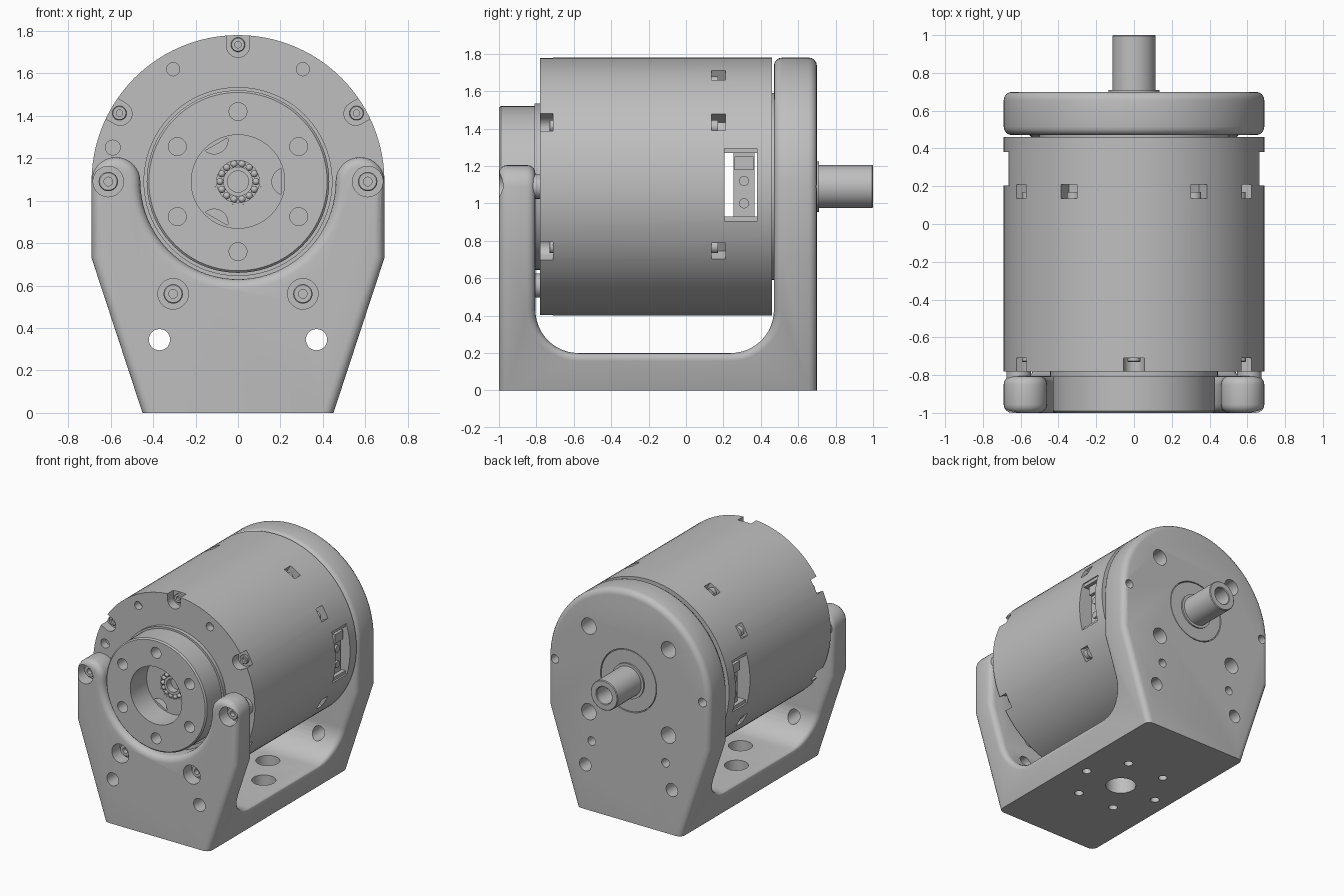
import bpy, bmesh
from math import cos, sin, pi, radians
from mathutils import Matrix, Vector

cube = bpy.data.objects.get("Cube")
if cube:
    bpy.data.objects.remove(cube, do_unlink=True)

AXIS_Z = 1.09    # height of the motor axis
R = 0.69         # motor casing radius
SEAM = -0.3      # where the two bracket halves meet

grey = bpy.data.materials.new("machined_grey")
grey.use_nodes = True
grey.diffuse_color = (0.52, 0.52, 0.52, 1)
grey.node_tree.nodes["Principled BSDF"].inputs["Base Color"].default_value = grey.diffuse_color
parts = []


def arc(cx, cz, r, a0, a1, n):
    return [(cx + r * cos(radians(a0 + (a1 - a0) * i / n)),
             cz + r * sin(radians(a0 + (a1 - a0) * i / n))) for i in range(n + 1)]


def prism(bm, pts, lo, hi, axis="Y"):
    place = {"X": lambda a, b, t: (t, a, b), "Y": lambda a, b, t: (a, t, b),
             "Z": lambda a, b, t: (a, b, t)}[axis]
    rings = [[bm.verts.new(place(a, b, t)) for a, b in pts] for t in (lo, hi)]
    faces = [bm.faces.new(ring) for ring in rings]
    for i in range(len(pts)):
        j = (i + 1) % len(pts)
        faces.append(bm.faces.new((rings[0][i], rings[0][j], rings[1][j], rings[1][i])))
    bmesh.ops.recalc_face_normals(bm, faces=faces)


def rod(bm, x, z, r, lo, hi, axis="Y", n=28):
    prism(bm, arc(x, z, r, 0, 360, n)[:-1], lo, hi, axis)


def rect(bm, x0, x1, z0, z1, lo, hi):
    prism(bm, [(x0, z0), (x1, z0), (x1, z1), (x0, z1)], lo, hi)


def lathe(bm, profile, x=0.0, z=AXIS_Z, n=24):
    # Profile is (radius, y); it turns about a line parallel to y
    verts = [bm.verts.new((x + r, y, z)) for r, y in profile]
    edges = [bm.edges.new(pair) for pair in zip(verts, verts[1:])]
    bmesh.ops.spin(bm, geom=verts + edges, cent=(x, 0, z), axis=(0, 1, 0),
                   angle=2 * pi, steps=n, use_merge=True)
    bmesh.ops.remove_doubles(bm, verts=bm.verts[:], dist=1e-5)
    bmesh.ops.recalc_face_normals(bm, faces=bm.faces[:])


def finish(bm, name, keep=True):
    me = bpy.data.meshes.new(name)
    bm.to_mesh(me)
    bm.free()
    ob = bpy.data.objects.new(name, me)
    bpy.context.collection.objects.link(ob)
    if keep:
        me.materials.append(grey)
        parts.append(ob)
    return ob


def boolean(ob, cutter_bm, operation="DIFFERENCE"):
    cutter = finish(cutter_bm, "cutter", keep=False)
    cutter.hide_render = True
    mod = ob.modifiers.new("cut", "BOOLEAN")
    mod.operation, mod.solver, mod.object = operation, "EXACT", cutter
    graph = bpy.context.evaluated_depsgraph_get()
    result = bpy.data.meshes.new_from_object(ob.evaluated_get(graph))
    ob.modifiers.clear()
    ob.data = result
    bpy.data.objects.remove(cutter, do_unlink=True)


def polar(r, degrees):
    return r * cos(radians(degrees)), AXIS_Z + r * sin(radians(degrees))


def turned(pts, degrees):
    # Turn a shape drawn on +x around the motor axis
    c, s = cos(radians(degrees)), sin(radians(degrees))
    return [(a * c - b * s, AXIS_Z + a * s + b * c) for a, b in pts]


def bracket_half(name, outline, lo, hi):
    # Channel section cut to the outline, then rounded except underneath
    bm = bmesh.new()
    section = ([(-1, 0), (0.7, 0), (0.7, 2), (0.47, 2)]
               + arc(0.24, 0.43, 0.23, 0, -90, 12)
               + arc(-0.575, 0.43, 0.23, 270, 180, 12) + [(-0.805, 2), (-1, 2)])
    prism(bm, section, -0.9, 0.9, "X")
    ob = finish(bm, name)
    cut = bmesh.new()
    prism(cut, outline, lo, hi)
    boolean(ob, cut, "INTERSECT")
    bm = bmesh.new()
    bm.from_mesh(ob.data)
    bmesh.ops.remove_doubles(bm, verts=bm.verts[:], dist=1e-5)
    sharp = [e for e in bm.edges if len(e.link_faces) == 2
             and e.calc_face_angle(0) > radians(35)
             and not all(v.co.z < 0.001 for v in e.verts)
             and not all(abs(v.co.y - SEAM) < 0.001 for v in e.verts)]
    bmesh.ops.bevel(bm, geom=sharp, offset=0.045, segments=4, profile=0.5,
                    affect="EDGES", clamp_overlap=False)
    bm.to_mesh(ob.data)
    bm.free()
    return ob


# Bracket outlines: tapered foot, round rear plate, two front horns
foot_right = [(0.417, -0.1), (R, 0.73)]
foot_left = [(-x, z) for x, z in reversed(foot_right)]
rear_outline = foot_right + arc(0, AXIS_Z, R, 0, 180, 48) + foot_left
front_outline = (foot_right + arc(0.575, AXIS_Z, 0.115, 0, 180, 16)
                 + arc(0, AXIS_Z, 0.46, 0, -180, 40)[1:-1]
                 + arc(-0.575, AXIS_Z, 0.115, 0, 180, 16) + foot_left)
front_bracket = bracket_half("front_bracket", front_outline, -1.2, SEAM)
rear_bracket = bracket_half("rear_bracket", rear_outline, SEAM, 1.2)

# Mounting holes through the base, countersunk from above
for half in (front_bracket, rear_bracket):
    front = half is front_bracket
    bm = bmesh.new()
    if not front:
        rod(bm, 0, -0.15, 0.11, -0.1, 0.4, "Z")
    for k in range(6):
        x, y = 0.325 * cos(k * pi / 3), -0.15 + 0.325 * sin(k * pi / 3)
        if (y < SEAM) == front:
            stepped = bmesh.new()
            rod(bm, x, y, 0.085, 0.1, 0.4, "Z")
    boolean(half, bm)
    bm = bmesh.new()
    for k in range(6):
        x, y = 0.325 * cos(k * pi / 3), -0.15 + 0.325 * sin(k * pi / 3)
        if (y < SEAM) == front:
            rod(bm, x, y, 0.032, -0.1, 0.3, "Z")
    # Holes through the upright plates
    lo, hi = (-1.2, -0.6) if front else (0.4, 0.9)
    for side in (-1, 1):
        rod(bm, side * 0.37, 0.345, 0.05, lo, hi)
        if not front:
            rod(bm, side * 0.63, AXIS_Z, 0.033, 0.55, hi)
            rod(bm, side * 0.315, 0.54, 0.033, 0.55, hi)
            for up in (-1, 1):
                rod(bm, side * 0.34, AXIS_Z + up * 0.33, 0.062, 0.5, hi)
    if front:
        for a in (0, 180, 240, 300):
            rod(bm, *polar(0.611, a), 0.072, -1.2, -0.9)
    else:
        rod(bm, 0, AXIS_Z, 0.24, 0.66, hi, n=64)
    boolean(half, bm)

# Motor casing with its front hub, turned in one piece
bm = bmesh.new()
lathe(bm, [(0, -0.8), (0.22, -0.8), (0.22, -1), (0.42, -1), (0.43, -0.99), (0.43, -0.81),
           (0.445, -0.81), (0.445, -0.78), (R, -0.78), (R, 0.46), (0.5, 0.46),
           (0.5, 0.475), (0, 0.475)], n=96)
casing = finish(bm, "motor_casing")
bm = bmesh.new()
notch = arc(0.64, 0, 0.055, 90, 270, 12) + [(0.8, -0.055), (0.8, 0.055)]
slot = [(0.6, -0.05), (0.8, -0.05), (0.8, 0.05), (0.6, 0.05)]
NOTCHES, SLOTS = (30, 90, 150, 210, 270, 330), (30, 60, 120, 150, 210, 330)
for a in NOTCHES:
    prism(bm, turned(notch, a), -0.9, -0.71)
    rod(bm, *polar(0.33, a), 0.042, -1.1, -0.9)
for a in SLOTS:
    prism(bm, turned(slot, a), 0.135, 0.21)
for a in (60, 120):
    rod(bm, *polar(0.611, a), 0.031, -0.9, -0.72)
rod(bm, -0.59, 1.25, 0.035, -0.9, -0.72)
rect(bm, -1, 1, 0.905, 1.295, 0.205, 0.38)
rod(bm, 0, AXIS_Z, 0.11, -0.85, -0.74)
for a in (0, 120, 240):
    prism(bm, turned(arc(0.225, 0, 0.065, 110, 250, 12), a), -0.802, -0.72)
boolean(casing, bm)

# Socket screws in the notches, slots and bracket counterbores
bm = bmesh.new()


def screw(x, z, y, r, h):
    lathe(bm, [(0, y + h * 0.7), (r * 0.45, y + h * 0.7), (r * 0.45, y), (r * 0.9, y),
               (r, y + r * 0.1), (r, y + h), (0, y + h)], x, z, 18)


for a in NOTCHES:
    screw(*polar(0.645, a), -0.73, 0.034, 0.03)
for a in SLOTS:
    screw(*polar(0.64, a), 0.13, 0.036, 0.04)
for a in (0, 180, 240, 300):
    screw(*polar(0.611, a), -0.94, 0.046, 0.05)
finish(bm, "screws")

# Spacers between casing and front bracket
bm = bmesh.new()
for a in (0, 180, 240, 300):
    rod(bm, *polar(0.611, a), 0.065, -0.82, -0.77)
finish(bm, "spacers")

# Ball bearing inside the hub
bm = bmesh.new()
lathe(bm, [(0.05, -0.745), (0.05, -0.8), (0.07, -0.8), (0.07, -0.745)], n=32)
lathe(bm, [(0.1, -0.745), (0.1, -0.8), (0.11, -0.8), (0.11, -0.745)], n=32)
for k in range(14):
    x, z = polar(0.085, k * 360 / 14)
    bmesh.ops.create_uvsphere(bm, u_segments=12, v_segments=8, radius=0.017,
                              matrix=Matrix.Translation(Vector((x, -0.79, z))))
finish(bm, "ball_bearing")

# Hollow output shaft with collar and rear cover disc
bm = bmesh.new()
lathe(bm, [(0, 0.75), (0.065, 0.75), (0.065, 0.995), (0.07, 1), (0.11, 1), (0.115, 0.995),
           (0.115, 0.71), (0.135, 0.71), (0.135, 0.698), (0.234, 0.698), (0.234, 0.66),
           (0, 0.66)], n=48)
finish(bm, "output_shaft")

# Terminal blocks in the side windows
bm = bmesh.new()
for s in (-1, 1):
    def block(x0, x1, z0, z1, lo, hi):
        rect(bm, min(s * x0, s * x1), max(s * x0, s * x1), z0, z1, lo, hi)
    block(0.57, 0.62, 0.92, 1.28, 0.255, 0.365)
    block(0.61, 0.645, 1.18, 1.25, 0.26, 0.36)
    for z0 in (0.905, 1.27):
        block(0.57, 0.65, z0, z0 + 0.025, 0.205, 0.38)
    for z in (1.0, 1.12):
        rod(bm, 0.31, z, 0.027, *sorted((s * 0.61, s * 0.635)), "X", 16)
finish(bm, "terminal_blocks")

bpy.ops.object.select_all(action="DESELECT")
for ob in parts:
    ob.select_set(True)
bpy.context.view_layer.objects.active = parts[0]
bpy.ops.object.shade_smooth_by_angle(angle=radians(30))
